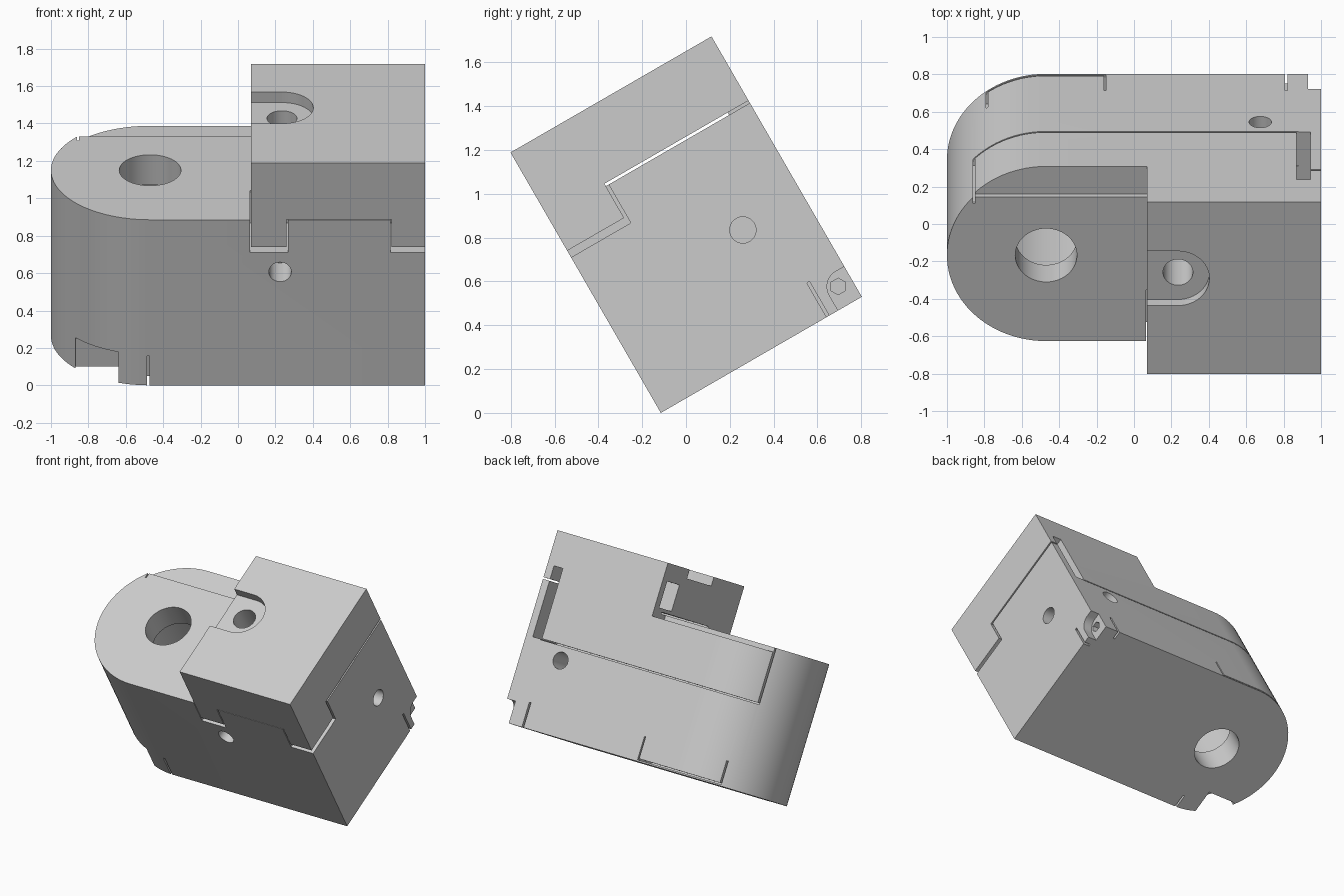
import bpy, bmesh, math
from mathutils import Matrix

if "Cube" in bpy.data.objects:
    bpy.data.objects.remove(bpy.data.objects["Cube"])

grey = bpy.data.materials.new("plain grey")
grey.use_nodes = True
grey.diffuse_color = (0.6, 0.6, 0.6, 1)
grey.node_tree.nodes["Principled BSDF"].inputs["Base Color"].default_value = (0.6, 0.6, 0.6, 1)

DEPTH, BODY_H, TOP = 1.06, 1.022, 1.373
MID, R = DEPTH / 2, DEPTH / 2
PIVOT_X, HEAD_X = -0.47, 0.07


def to_object(name, bm):
    bmesh.ops.recalc_face_normals(bm, faces=bm.faces)
    mesh = bpy.data.meshes.new(name)
    bm.to_mesh(mesh)
    bm.free()
    mesh.materials.append(grey)
    ob = bpy.data.objects.new(name, mesh)
    bpy.context.collection.objects.link(ob)
    return ob


def box(x0, x1, y0, y1, z0, z1, name="box"):
    bm = bmesh.new()
    bmesh.ops.create_cube(bm, size=1)
    for v in bm.verts:
        v.co.x = x1 if v.co.x > 0 else x0
        v.co.y = y1 if v.co.y > 0 else y0
        v.co.z = z1 if v.co.z > 0 else z0
    return to_object(name, bm)


def rod(axis, centre, radius, length, sides=48):
    bm = bmesh.new()
    turn = {"x": Matrix.Rotation(math.pi / 2, 4, "Y"),
            "y": Matrix.Rotation(math.pi / 2, 4, "X"),
            "z": Matrix.Identity(4)}[axis]
    bmesh.ops.create_cone(bm, cap_ends=True, segments=sides, radius1=radius,
                          radius2=radius, depth=length,
                          matrix=Matrix.Translation(centre) @ turn)
    return to_object("rod", bm)


def combine(target, tools, operation):
    for tool in tools:
        mod = target.modifiers.new("join", "BOOLEAN")
        mod.operation, mod.solver, mod.object = operation, "EXACT", tool
        bpy.context.view_layer.objects.active = target
        bpy.ops.object.modifier_apply(modifier=mod.name)
        bpy.data.objects.remove(tool)


# Body: block with one half-round end
bm = bmesh.new()
steps = 48
outline = [(PIVOT_X - R * math.sin(math.pi * i / steps),
            MID + R * math.cos(math.pi * i / steps)) for i in range(steps + 1)]
outline += [(1, 0), (1, DEPTH)]
base = bm.faces.new([bm.verts.new((x, y, 0)) for x, y in outline])
up = bmesh.ops.extrude_face_region(bm, geom=[base])["geom"]
bmesh.ops.translate(bm, vec=(0, 0, BODY_H),
                    verts=[g for g in up if isinstance(g, bmesh.types.BMVert)])
body = to_object("body", bm)

# Pivot chamber and bore
cuts = [rod("z", (PIVOT_X, MID, 0.52), 0.3, 0.64),
        rod("z", (PIVOT_X, MID, 0.5), 0.165, 2)]
# Back step and seats for the cap lips
cuts += [box(-1.2, HEAD_X, 0.89, 1.2, 0.99, 1.2),
         box(HEAD_X - 0.005, 0.267, -0.1, 0.315, 0.82, 1.2),
         box(0.815, 1.1, -0.1, 0.315, 0.82, 1.2)]
# Round holes on the front, side and back, and the bore under the cap
cuts += [rod("y", (0.225, 0, 0.7), 0.06, 0.4),
         rod("x", (1, 0.742, 0.536), 0.06, 0.4),
         rod("y", (0.675, DEPTH, 0.516), 0.06, 0.4),
         rod("z", (0.235, 0.59, 1.0), 0.08, 0.5)]
# Front notch and slit
cuts += [box(-0.87, -0.64, -0.1, 0.2, -0.1, 0.19),
         box(-0.487, -0.473, -0.1, 0.1, -0.1, 0.18)]
# Panel grooves on the back
cuts += [box(-0.855, 0.88, 0.85, 1.2, 0.615, 0.625),
         box(-0.86, -0.85, 0.85, 1.2, 0.615, 1.2),
         box(-0.785, -0.155, 0.88, 1.2, 0.011, 0.021),
         box(-0.79, -0.78, 0.88, 1.2, 0.011, 0.18),
         box(-0.16, -0.15, 0.95, 1.2, 0.011, 0.18),
         box(0.87, 0.945, 0.7, 1.2, 0.62, 1.2)]
# Rounded corner pocket with hex socket and relief slits
cuts += [box(0.93, 1.1, 0.935, 1.2, -0.1, 0.08),
         box(0.93, 1.1, 1.015, 1.2, -0.1, 0.16),
         rod("x", (1.03, 1.015, 0.08), 0.08, 0.2),
         rod("x", (0.93, 0.99, 0.095), 0.038, 0.12, 6),
         box(0.95, 1.1, 0.874, 0.888, -0.1, 0.18),
         box(0.806, 0.82, 1.0, 1.2, -0.1, 0.18)]
combine(body, cuts, "DIFFERENCE")

# Cap: upper block, two hanging front lips and a rear bridge
cap = box(HEAD_X, 1, 0, DEPTH, 1.035, TOP, "cap")
combine(cap, [box(HEAD_X, 0.26, 0, 0.3, 0.855, 1.1),
              box(0.822, 1, 0, 0.3, 0.855, 1.1),
              box(0.26, 0.822, 0, 0.2, 1.024, 1.1),
              box(HEAD_X, 0.87, 0.95, DEPTH, BODY_H, 1.1)], "UNION")
# Keyhole recess, bore, side pocket and rear slot
combine(cap, [box(-0.1, 0.235, 0.422, 0.758, 1.308, 1.5),
              rod("z", (0.235, 0.59, 1.408), 0.168, 0.2),
              rod("z", (0.235, 0.59, 1.2), 0.08, 0.6),
              box(-0.1, 0.6, 0.83, 1.0, 1.06, 1.25),
              box(0.87, 0.945, 0.7, 1.2, 0.9, 1.13)], "DIFFERENCE")

# Tilt the whole assembly
for part in (body, cap):
    part.rotation_euler.x = math.radians(30)
    part.location.y = -0.115
    bpy.ops.object.select_all(action="DESELECT")
    part.select_set(True)
    bpy.context.view_layer.objects.active = part
    bpy.ops.object.shade_smooth_by_angle(angle=math.radians(30))
